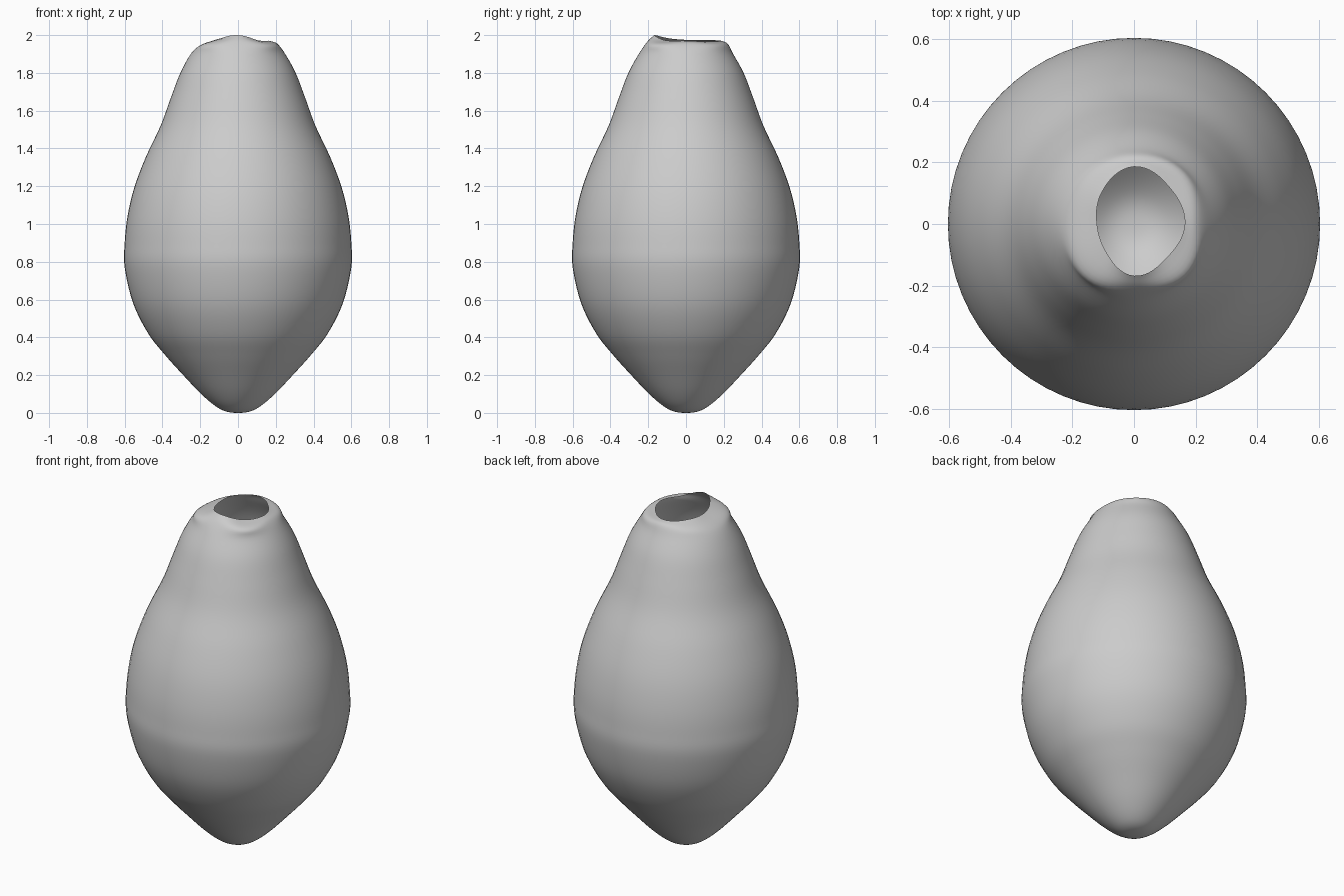
import bpy, bmesh, math

if "Cube" in bpy.data.objects:
    bpy.data.objects.remove(bpy.data.objects["Cube"])

SEG, SUB = 64, 5

# Shared body profile (radius, height) below the shoulder
BODY = [(0.0, 0.0), (0.065, 0.008), (0.125, 0.04), (0.20, 0.105), (0.29, 0.20), (0.385, 0.305),
        (0.475, 0.42), (0.555, 0.58), (0.60, 0.77), (0.60, 0.90), (0.585, 1.04),
        (0.55, 1.19), (0.49, 1.35), (0.41, 1.52), (0.355, 1.67), (0.305, 1.80), (0.25, 1.90)]

# Uneven shoulder and mouth, sampled every 45 degrees from +x
SHOULDER_R = [0.207, 0.225, 0.22, 0.215, 0.20, 0.225, 0.205, 0.23]
SHOULDER_Z = [1.955, 1.95, 1.955, 1.945, 1.945, 1.95, 1.965, 1.95]
RIM_R = [0.165, 0.165, 0.186, 0.147, 0.12, 0.128, 0.168, 0.152]
RIM_Z = [1.97, 1.965, 1.97, 1.975, 1.975, 1.983, 2.0, 1.972]


def spline(p0, p1, p2, p3, t):
    return 0.5 * (2 * p1 + (p2 - p0) * t + (2 * p0 - 5 * p1 + 4 * p2 - p3) * t * t
                  + (3 * p1 - p0 - 3 * p2 + p3) * t ** 3)


def around(samples, turn):
    n = len(samples)
    i, t = divmod(turn * n, 1)
    i = int(i)
    return spline(*(samples[(i + k) % n] for k in (-1, 0, 1, 2)), t)


def column(turn):
    pts = BODY + [(around(SHOULDER_R, turn), around(SHOULDER_Z, turn)),
                  (around(RIM_R, turn), around(RIM_Z, turn))]
    end = tuple(2 * a - b for a, b in zip(pts[-1], pts[-2]))
    pts = [(-pts[1][0], pts[1][1])] + pts + [end]
    out = []
    for i in range(1, len(pts) - 2):
        for s in range(SUB):
            out.append([spline(*(pts[i + k][c] for k in (-1, 0, 1, 2)), s / SUB) for c in (0, 1)])
    return out + [pts[-2]]


# Open, single-walled vessel
bm = bmesh.new()
tip = bm.verts.new((0, 0, 0))
cols = []
for k in range(SEG):
    a = 2 * math.pi * k / SEG
    cols.append([bm.verts.new((r * math.cos(a), r * math.sin(a), max(z, 0)))
                 for r, z in column(k / SEG)[1:]])
for k in range(SEG):
    c, d = cols[k], cols[(k + 1) % SEG]
    bm.faces.new((tip, d[0], c[0]))
    for j in range(len(c) - 1):
        bm.faces.new((c[j], d[j], d[j + 1], c[j + 1]))
for f in bm.faces:
    f.smooth = True

mesh = bpy.data.meshes.new("vase_body")
bm.to_mesh(mesh)
bm.free()
bpy.context.collection.objects.link(bpy.data.objects.new("vase_body", mesh))
